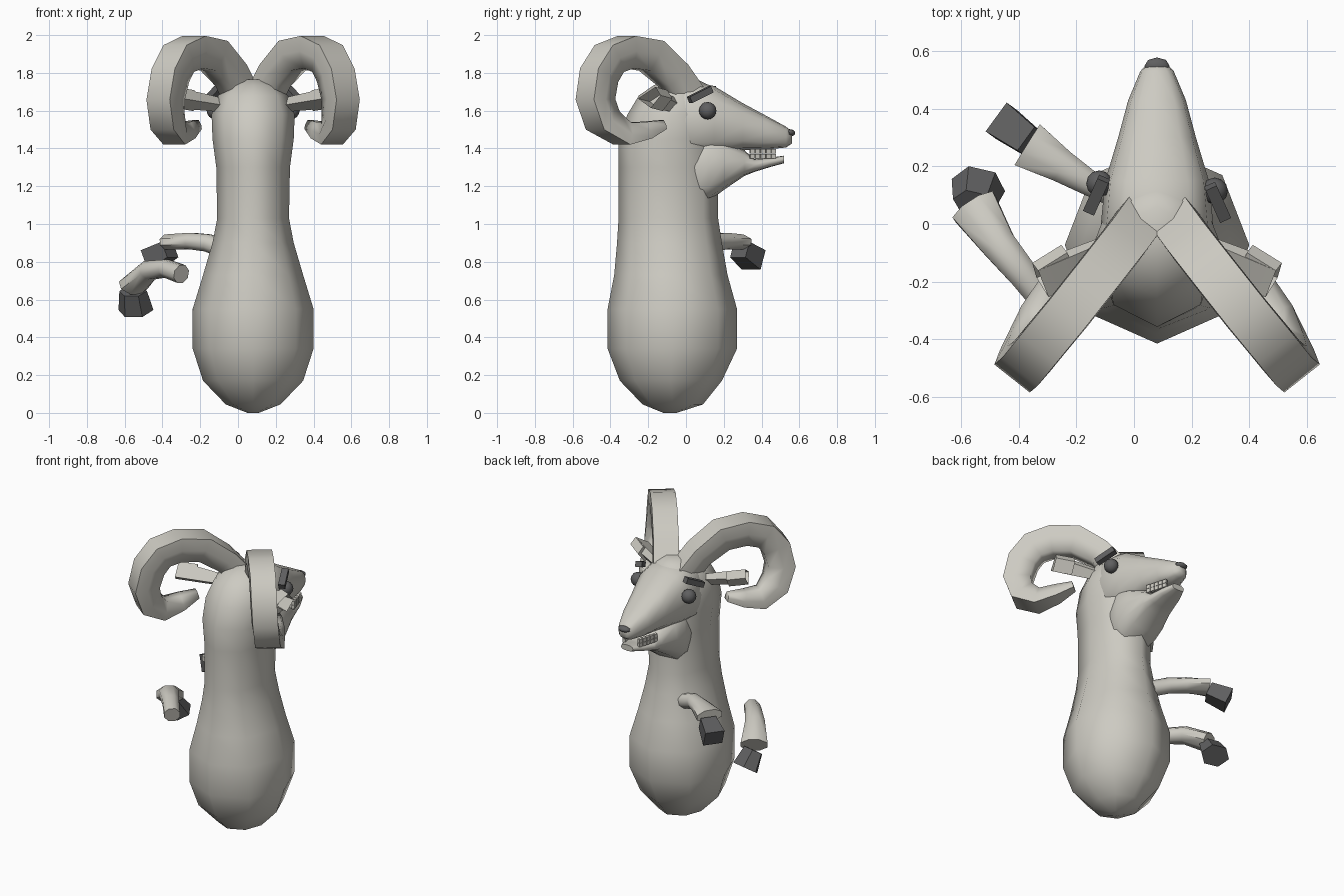
import bpy, bmesh
from math import pi, sin, cos, copysign
from mathutils import Vector, Matrix

cube = bpy.data.objects.get("Cube")
if cube:
    bpy.data.objects.remove(cube)

MID = 0.08  # symmetry plane of body and head


def material(name, rgb):
    m = bpy.data.materials.new(name)
    m.use_nodes = True
    m.diffuse_color = (*rgb, 1)
    m.node_tree.nodes["Principled BSDF"].inputs["Base Color"].default_value = (*rgb, 1)
    return m


PALE = material("pale warm grey", (0.61, 0.595, 0.54))
DARK = material("dark grey", (0.115, 0.115, 0.117))


def finish(name, bm, mat, smooth=50):
    bmesh.ops.recalc_face_normals(bm, faces=bm.faces)
    me = bpy.data.meshes.new(name)
    bm.to_mesh(me)
    bm.free()
    me.materials.append(mat)
    ob = bpy.data.objects.new(name, me)
    bpy.context.collection.objects.link(ob)
    if smooth:
        bpy.ops.object.select_all(action='DESELECT')
        ob.select_set(True)
        bpy.context.view_layer.objects.active = ob
        bpy.ops.object.shade_smooth_by_angle(angle=smooth * pi / 180)
    return ob


def loft(name, rings, mat, smooth=50, cup=0):
    """Skin a list of rings; cup pushes an inset into the last cap."""
    bm = bmesh.new()
    loops = [[bm.verts.new(p) for p in r] for r in rings]
    n = len(loops[0])
    for a, b in zip(loops, loops[1:]):
        for i in range(n):
            j = (i + 1) % n
            bm.faces.new((a[i], a[j], b[j], b[i]))
    bm.faces.new(loops[0])
    end = bm.faces.new(loops[-1])
    if cup:
        bmesh.ops.inset_region(bm, faces=[end], thickness=0.008)
        inward = Vector(rings[0][0]) - Vector(rings[-1][0])
        bmesh.ops.translate(bm, verts=end.verts, vec=inward.normalized() * cup)
    return finish(name, bm, mat, smooth)


def tube(name, path, sizes, section, mat, side=None, **kw):
    """Sweep a section (across, up) along a path; sizes scale it per point."""
    path = [Vector(p) for p in path]
    rings = []
    for i, p in enumerate(path):
        t = (path[min(i + 1, len(path) - 1)] - path[max(i - 1, 0)]).normalized()
        across = (side or t.cross(Vector((0, 0, 1)))).normalized()
        up = across.cross(t)
        w, h = sizes[i]
        rings.append([p + across * (a * w) + up * (b * h) for a, b in section])
    return loft(name, rings, mat, **kw)


def box(name, centre, size, direction, mat):
    bm = bmesh.new()
    rot = Vector(direction).to_track_quat('Y', 'Z').to_matrix().to_4x4()
    bmesh.ops.create_cube(bm, size=1, matrix=Matrix.Translation(centre) @ rot @ Matrix.Diagonal((*size, 1)))
    return finish(name, bm, mat, 0)


def ball(name, centre, scale, mat, seg=12):
    bm = bmesh.new()
    bmesh.ops.create_uvsphere(bm, u_segments=seg, v_segments=8, radius=1,
                              matrix=Matrix.Translation(centre) @ Matrix.Diagonal((*scale, 1)))
    return finish(name, bm, mat)


# Eight-sided body and neck: height, half width, back y, front y
BODY = [(0, .03, -.12, -.05), (.045, .145, -.23, .09), (.17, .265, -.35, .19),
        (.34, .32, -.415, .27), (.55, .32, -.415, .27), (.73, .265, -.38, .22),
        (.9, .215, -.365, .19), (1.03, .19, -.357, .17), (1.3, .195, -.357, .17),
        (1.45, .215, -.357, .17), (1.58, .22, -.31, .17), (1.68, .185, -.25, .15),
        (1.735, .13, -.17, .12), (1.765, .07, -.1, .06)]
loft("body", [[(MID + w * sin(pi / 4 * i), (b + f) / 2 + (f - b) / 2 * cos(pi / 4 * i), z)
               for i in range(8)] for z, w, b, f in BODY], PALE, smooth=80)


# Head pieces: y, half width, bottom z, top z
def squarish(v):
    return copysign(abs(v) ** 0.75, v)


def muzzle(name, stations):
    loft(name, [[(MID + w * squarish(cos(pi / 6 * i)), y,
                  (lo + hi) / 2 + (hi - lo) / 2 * squarish(sin(pi / 6 * i)))
                 for i in range(12)] for y, w, lo, hi in stations], PALE, smooth=60)


muzzle("upper_head", [(-.12, .14, 1.38, 1.72), (0, .195, 1.34, 1.765), (.15, .18, 1.36, 1.73),
                      (.3, .135, 1.39, 1.64), (.43, .1, 1.395, 1.57), (.53, .058, 1.405, 1.515),
                      (.56, .03, 1.425, 1.49)])
muzzle("lower_jaw", [(-.05, .1, 1.1, 1.5), (.05, .155, 1.1, 1.5), (.12, .165, 1.12, 1.5),
                     (.2, .155, 1.18, 1.46), (.31, .118, 1.255, 1.39), (.36, .1, 1.275, 1.345),
                     (.44, .08, 1.3, 1.35), (.52, .045, 1.322, 1.362)])
ball("nose", (MID, .548, 1.482), (.044, .03, .02), DARK, 8)

# Two rows of teeth on each side of the mouth
for s, tag in ((1, "left"), (-1, "right")):
    for k in range(5):
        y = .35 + .028 * k
        for z in (1.358, 1.385):
            box(f"tooth_{tag}", (MID + s * (.092 - .0085 * k), y, z), (.02, .025, .025),
                (-.3 * s, 1, 0), PALE)

# Horn section: broad flat outer face, narrower inner face
HORN = [(.98, .85), (1.02, 0), (.65, -.95), (-.65, -.95), (-1.02, 0), (-.98, .85)]
# Horn path, measured sideways from the middle of the head
HORN_PATH = [(.06, .015, 1.66), (.125, -.075, 1.79), (.215, -.19, 1.895), (.31, -.31, 1.915),
             (.385, -.4, 1.88), (.43, -.455, 1.79), (.455, -.475, 1.66), (.445, -.435, 1.545),
             (.41, -.33, 1.475), (.355, -.22, 1.495), (.3, -.125, 1.525)]
HORN_SIZE = [(.08, .085)] * 2 + [(.08, .095)] * 4 + [(.08, .092), (.08, .09), (.075, .068),
                                                     (.058, .05), (.032, .027)]
EAR = [(1, -.1), (-.5, 1), (-1, .2), (-.2, -1)]
EYE_Y = {1: .115, -1: .14}

for s, tag in ((1, "left"), (-1, "right")):
    def at(x, y, z):
        return (MID + s * x, y, z)

    tube(f"{tag}_horn", [at(*p) for p in HORN_PATH], HORN_SIZE,
         HORN, PALE, side=Vector((-.785, -.62 * s, 0)), smooth=80)
    tube(f"{tag}_ear", [at(.13, -.06, 1.625), at(.25, -.12, 1.645), at(.405, -.195, 1.67)],
         [(.035, .035), (.05, .045), (.066, .056)], [(a * s, b) for a, b in EAR], PALE,
         side=Vector((-.4, -.8 * s, 0)), cup=.12, smooth=30)
    ball(f"{tag}_eye", at(.2, EYE_Y[s], 1.6), (.046,) * 3, DARK)
    box(f"{tag}_eyebrow", at(.21, EYE_Y[s] - .04, 1.685), (.042, .135, .036), (-.45 * s, 1, .5), DARK)

# Floating bent arms with dark hooves
OCT = [(cos(pi / 4 * i + pi / 8), sin(pi / 4 * i + pi / 8)) for i in range(8)]
SQUARE = [(1, 1), (-1, 1), (-1, -1), (1, -1)]
HEX = [(cos(pi / 3 * i), sin(pi / 3 * i)) for i in range(6)]
tube("front_arm", [(-.06, .1, .86), (-.16, .145, .9), (-.25, .2, .91), (-.37, .275, .905)],
     [(.048, .05), (.048, .05), (.062, .047), (.09, .043)], OCT, PALE)
tube("front_hoof", [(-.36, .285, .865), (-.46, .358, .81)],
     [(.05, .045), (.062, .056)], SQUARE, DARK, smooth=0)
tube("rear_arm", [(-.3, -.28, .735), (-.38, -.18, .765), (-.47, -.07, .755), (-.555, .06, .675)],
     [(.052, .052), (.055, .05), (.065, .055), (.09, .058)], OCT, PALE)
tube("rear_hoof", [(-.555, .07, .645), (-.54, .135, .545)],
     [(.075, .055), (.095, .078)], HEX, DARK, smooth=0)
